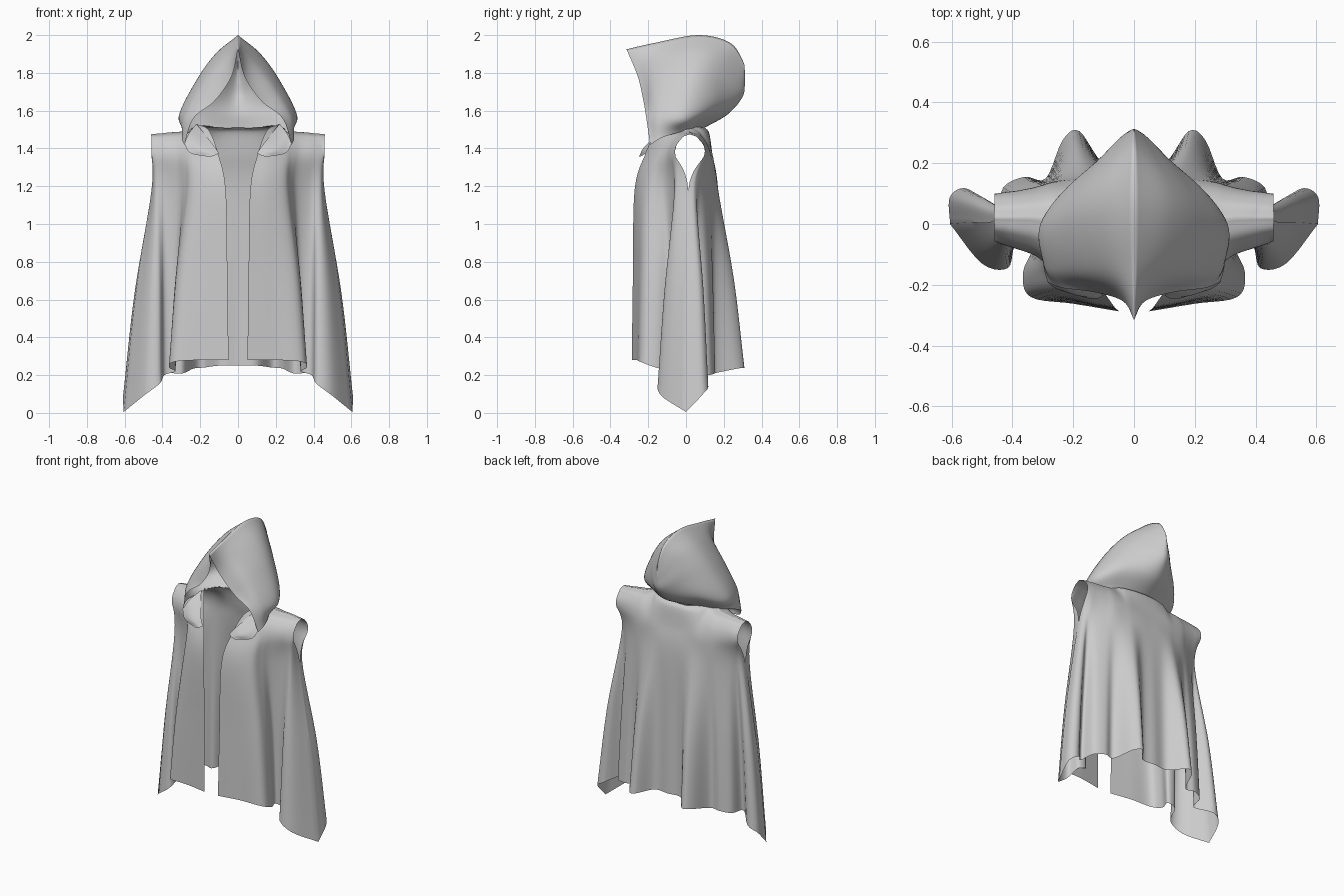
import bpy, bmesh
from mathutils import Vector as V


def spline(pts, n):
    """Catmull-Rom curve through pts, n steps per span."""
    p = [pts[0] * 2 - pts[1]] + pts + [pts[-1] * 2 - pts[-2]]
    out = []
    for i in range(1, len(p) - 2):
        a, b, c, d = p[i - 1:i + 3]
        for k in range(n):
            t = k / n
            out.append(0.5 * (2 * b + (c - a) * t + (2 * a - 5 * b + 4 * c - d) * t * t
                              + (3 * b - a - 3 * c + d) * t ** 3))
    return out + [pts[-1]]


def add_loft(bm, rows, nu, nv):
    rows = [spline(r, nu) for r in rows]
    cols = [spline(list(c), nv) for c in zip(*rows)]
    g = [[bm.verts.new(p) for p in c] for c in cols]
    for i in range(len(g) - 1):
        for j in range(len(g[0]) - 1):
            bm.faces.new((g[i][j], g[i + 1][j], g[i + 1][j + 1], g[i][j + 1]))


def finish(name, bm, mirror):
    bmesh.ops.remove_doubles(bm, verts=bm.verts, dist=0.002)
    bmesh.ops.recalc_face_normals(bm, faces=bm.faces)
    me = bpy.data.meshes.new(name)
    bm.to_mesh(me)
    bm.free()
    for f in me.polygons:
        f.use_smooth = True
    ob = bpy.data.objects.new(name, me)
    bpy.context.collection.objects.link(ob)
    if mirror:
        ob.modifiers.new("mirror", 'MIRROR').merge_threshold = 0.002
    return ob


def level(z, pts):
    return [V((x, y, z)) for x, y in pts]


def panel(hem, waist, chest, top):
    """Hem to shoulder rows, with in-between rows blended."""
    hem, top = [V(p) for p in hem], [V(p) for p in top]
    mid = [V((*(w.lerp(h, 0.6).xy), w.z + (h.z - w.z) * 0.5)) for h, w in zip(hem, waist)]
    high = [V((*(c.lerp(t, 0.42).xy), c.z + (t.z - c.z) * 0.78)) for c, t in zip(chest, top)]
    return [hem, mid, waist, chest, high, top]


# Robe: front panel (opening edge to side point), back panel (side point to centre)
front = panel(
    [(.05, -.287, .28), (.2, -.262, .28), (.34, -.24, .27), (.365, -.16, .24), (.33, -.07, .22),
     (.39, -.07, .2), (.415, -.145, .155), (.5, -.13, .09), (.605, 0, .005)],
    level(1.18, [(.065, -.272), (.16, -.252), (.25, -.21), (.28, -.15), (.31, -.1),
                 (.38, -.065), (.43, -.06), (.447, -.04), (.458, .012)]),
    level(1.37, [(.105, -.215), (.18, -.19), (.25, -.155), (.29, -.125), (.33, -.1),
                 (.39, -.08), (.43, -.067), (.45, -.06), (.458, -.057)]),
    [(.22, -.05, 1.53), (.235, -.02, 1.51), (.26, .01, 1.495), (.29, .015, 1.49), (.33, .02, 1.487),
     (.37, .02, 1.484), (.4, .02, 1.48), (.43, .02, 1.478), (.46, .02, 1.475)])
back = panel(
    [(.605, 0, .005), (.605, .09, .1), (.545, .115, .145), (.455, .03, .19), (.43, .12, .2), (.36, .155, .21),
     (.29, .15, .21), (.235, .275, .235), (.18, .305, .24), (.1, .2, .25), (0, .2, .25)],
    level(1.18, [(.458, .012), (.455, .04), (.44, .055), (.42, .065), (.38, .09), (.32, .12),
                 (.27, .14), (.2, .16), (.15, .17), (.08, .17), (0, .17)]),
    level(1.37, [(.458, .098), (.45, .1), (.44, .102), (.42, .105), (.38, .11), (.32, .12),
                 (.27, .13), (.2, .135), (.15, .14), (.08, .14), (0, .14)]),
    [(.46, .02, 1.475), (.43, .02, 1.478), (.4, .02, 1.48), (.37, .02, 1.484), (.33, .02, 1.487),
     (.29, .015, 1.49), (.26, .01, 1.495), (.22, -.03, 1.52), (.17, .04, 1.52), (.09, .09, 1.51),
     (0, .1, 1.51)])
bm = bmesh.new()
add_loft(bm, front, 5, 8)
add_loft(bm, back, 5, 8)
finish("robe", bm, True)

# Hood: ribs from the ridge down to the neck, opening edge first, back seam last
ribs = [
    [(0, -.315, 1.925), (.035, -.255, 1.78), (.125, -.225, 1.65), (.235, -.21, 1.56), (.285, -.19, 1.42)],
    [(0, -.16, 1.96), (.09, -.15, 1.86), (.19, -.15, 1.73), (.288, -.14, 1.57), (.295, -.12, 1.46)],
    [(0, .07, 2.0), (.12, .05, 1.9), (.22, .03, 1.76), (.308, 0, 1.57), (.24, 0, 1.495)],
    [(0, .24, 1.955), (.08, .2, 1.87), (.14, .18, 1.75), (.185, .145, 1.61), (.17, .05, 1.51)],
    [(0, .31, 1.84), (0, .312, 1.75), (0, .298, 1.67), (0, .22, 1.58), (0, .1, 1.51)]]
ribs = [[V(p) for p in r] for r in ribs]
ribs += [[V((-p.x, p.y, p.z)) for p in r] for r in ribs[-2::-1]]
bm = bmesh.new()
add_loft(bm, ribs, 8, 8)
finish("hood", bm, False)

# Collar lapels folding from the hood onto the front of the robe
lapel = [[(.22, -.08, 1.53), (.14, -.2, 1.43), (.1, -.235, 1.375)],
         [(.26, -.15, 1.48), (.2, -.225, 1.4), (.12, -.245, 1.365)],
         [(.285, -.19, 1.425), (.25, -.215, 1.375), (.15, -.245, 1.355)]]
bm = bmesh.new()
add_loft(bm, [[V(p) for p in r] for r in lapel], 6, 6)
finish("collar_lapels", bm, True)
